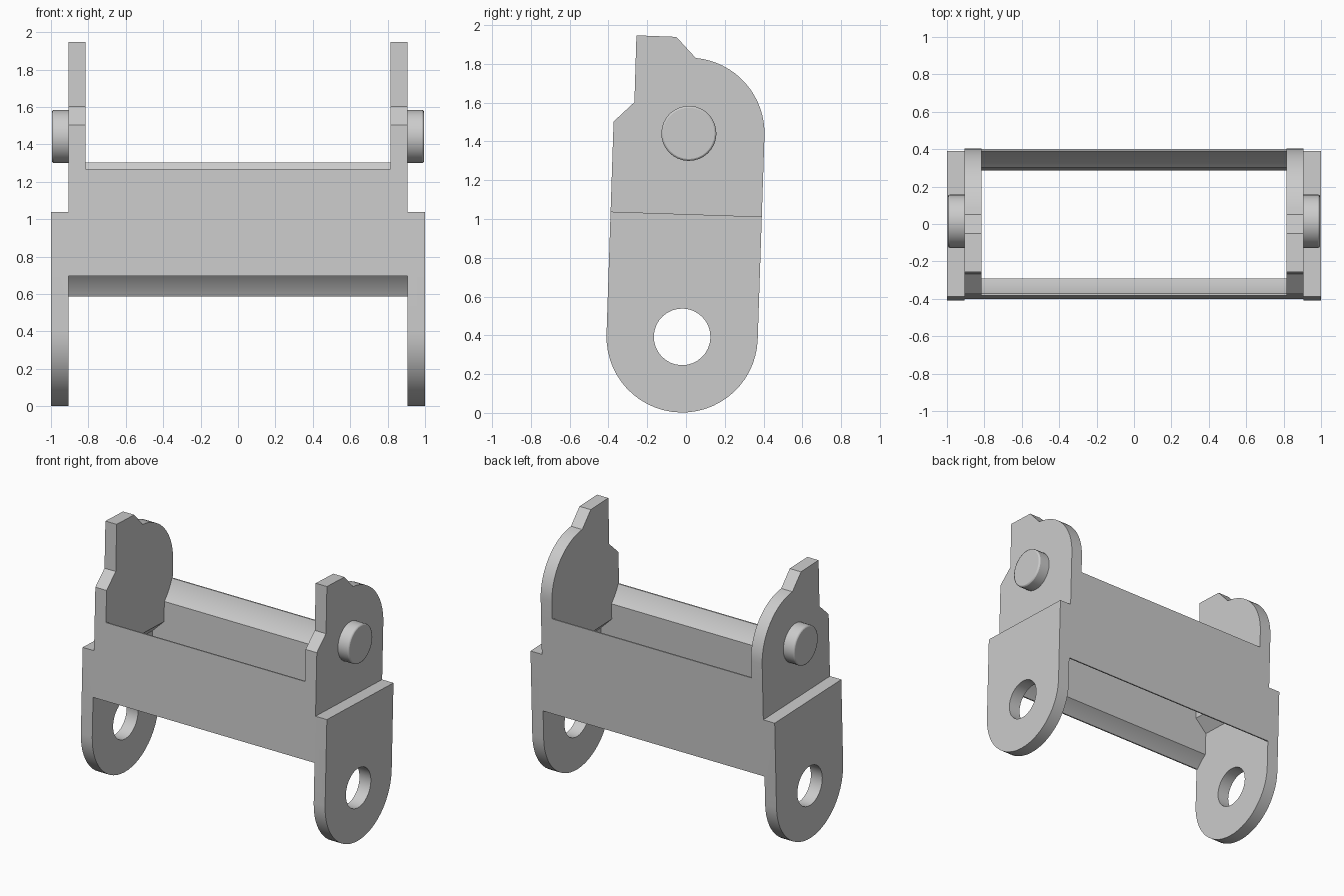
import bpy, bmesh
from math import sin, cos, pi, radians, atan2, hypot
from mathutils import Matrix

if "Cube" in bpy.data.objects:
    bpy.data.objects.remove(bpy.data.objects["Cube"])

# The link leans slightly; parts are drawn upright around the lower hole, then tilted
TILT = Matrix.Translation((0, -0.02, 0.392)) @ Matrix.Rotation(radians(-1.9), 4, 'X')
R, PIN_Z, STEP = 0.39, 1.05, 0.633
X_IN, X_MID, X_OUT = 0.815, 0.907, 1.0


def arc(cz, r, a0, a1, n):
    return [(r * cos(a0 + (a1 - a0) * i / n), cz + r * sin(a0 + (a1 - a0) * i / n))
            for i in range(n + 1)]


def prism(name, profile, x0, x1):
    """Extrude a (y, z) profile from x0 to x1."""
    bm = bmesh.new()
    f = bm.faces.new([bm.verts.new((x0, y, z)) for y, z in profile])
    g = bmesh.ops.extrude_face_region(bm, geom=[f])
    bmesh.ops.translate(bm, vec=(x1 - x0, 0, 0),
                        verts=[v for v in g['geom'] if isinstance(v, bmesh.types.BMVert)])
    bmesh.ops.recalc_face_normals(bm, faces=bm.faces)
    me = bpy.data.meshes.new(name)
    bm.to_mesh(me)
    bm.free()
    ob = bpy.data.objects.new(name, me)
    bpy.context.collection.objects.link(ob)
    ob.matrix_world = TILT
    return ob


def apply_boolean(ob, other, op):
    m = ob.modifiers.new("cut", 'BOOLEAN')
    m.operation, m.object, m.solver = op, other, 'EXACT'
    bpy.context.view_layer.update()
    me = bpy.data.meshes.new_from_object(
        ob.evaluated_get(bpy.context.evaluated_depsgraph_get()))
    ob.modifiers.clear()
    ob.data = me
    bpy.data.objects.remove(other)


def wall_profile(side, bottom, top):
    """Flat cross wall whose ends are hollowed around the two pivots."""
    outer, lip, inner = R, R - 0.01, 0.297
    r = hypot(lip, PIN_Z - top)
    a_in = -atan2((r * r - inner * inner) ** 0.5, inner)
    upper = arc(PIN_Z, r, -atan2(PIN_Z - top, lip), a_in, 8)
    r = hypot(lip, bottom)
    a_in = atan2((r * r - inner * inner) ** 0.5, inner)
    lower = arc(0, r, a_in, atan2(bottom, lip), 8)
    return [(side * y, z) for y, z in [(outer, bottom), (outer, top)] + upper + lower]


# Cross walls
front_wall = prism("link_body", wall_profile(-1, 0.292, 0.863), -X_MID, X_MID)
rear_wall = prism("rear_wall", wall_profile(1, 0.208, 0.923), -X_MID, X_MID)
parts = [rear_wall]
pins = []

lower_shape = arc(0, R, pi, 2 * pi, 28) + [(R, STEP), (-R, STEP)]
upper_shape = ([(-R, STEP), (-R, 1.098), (-0.286, 1.201), (-0.287, 1.546),
                (-0.081, 1.545)] + arc(PIN_Z, R, radians(86.7), 0, 16) + [(R, STEP)])

for s, tag in ((-1, "left"), (1, "right")):
    # Outer lower plate with pivot hole
    plate = prism(tag + "_lower_plate", lower_shape, s * X_MID, s * X_OUT)
    hole = prism("hole", arc(0, 0.146, 0, 2 * pi * 31 / 32, 31), s * 0.8, s * 1.1)
    apply_boolean(plate, hole, 'DIFFERENCE')
    # Inner upper plate, slanted underneath where it joins the lower plate
    upper = prism(tag + "_upper_plate", upper_shape, s * X_IN, s * X_MID)
    for v in upper.data.vertices:
        if v.co.z < STEP + 0.01 and abs(v.co.x) > 0.88:
            v.co.z -= 0.09
    parts += [plate, upper]
    # Pivot pin with rounded rim
    pin = prism(tag + "_pin", arc(PIN_Z, 0.142, 0, 2 * pi * 31 / 32, 31),
                s * (X_MID - 0.03), s * 0.995)
    b = pin.modifiers.new("rim", 'BEVEL')
    b.width, b.segments = 0.01, 2
    pins.append(pin)

# Join plates and walls into one body
for p in parts:
    apply_boolean(front_wall, p, 'UNION')

for ob in [front_wall] + pins:
    bpy.ops.object.select_all(action='DESELECT')
    ob.select_set(True)
    bpy.context.view_layer.objects.active = ob
    bpy.ops.object.shade_smooth_by_angle(angle=radians(25))
